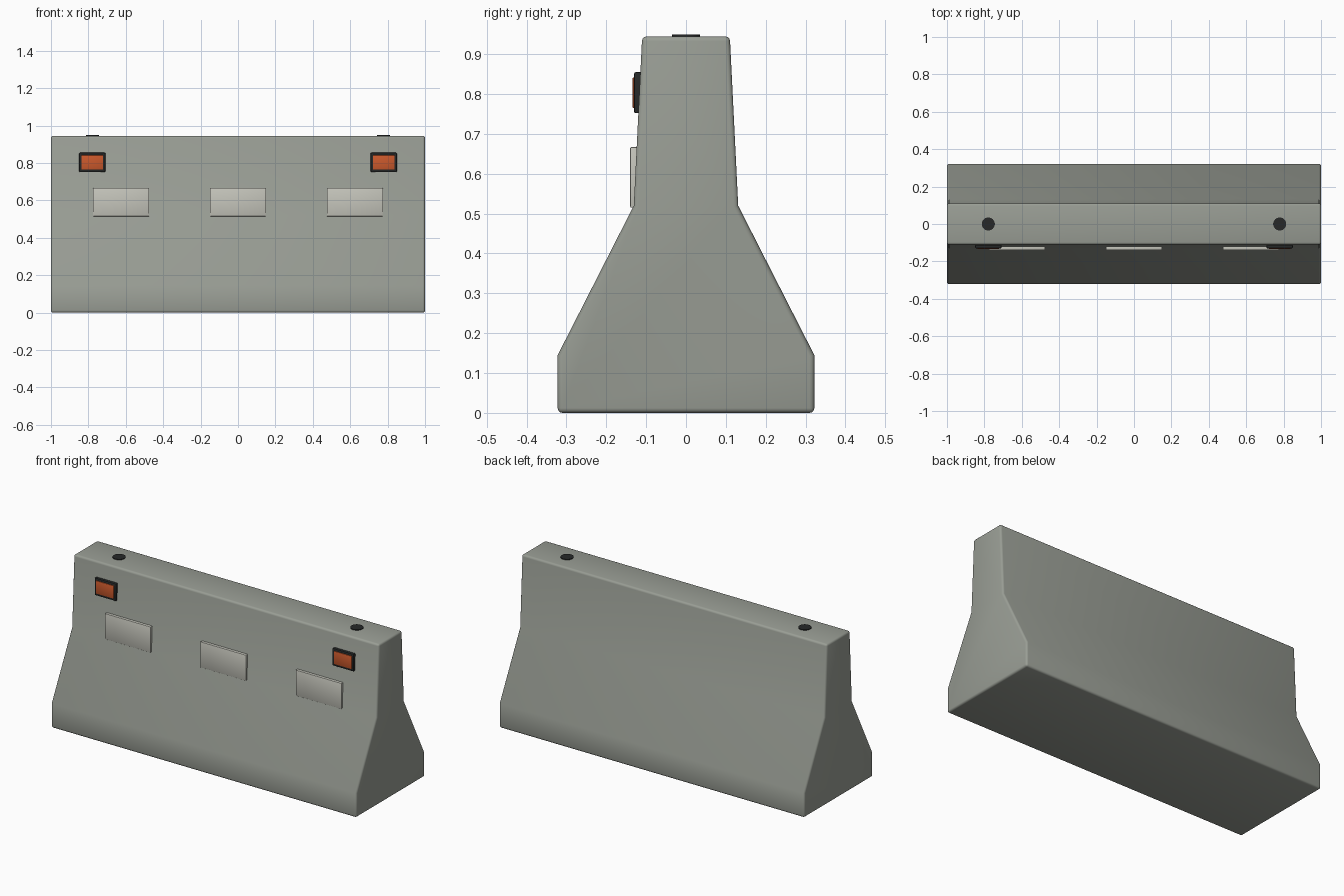
import bpy, bmesh, math

if "Cube" in bpy.data.objects:
    bpy.data.objects.remove(bpy.data.objects["Cube"])


def material(name, rgb):
    m = bpy.data.materials.new(name)
    m.diffuse_color = (*rgb, 1)
    m.use_nodes = True
    m.node_tree.nodes["Principled BSDF"].inputs["Base Color"].default_value = m.diffuse_color
    return m


CONCRETE = material("concrete_grey", (0.32, 0.34, 0.30))
PALE = material("pale_panel", (0.56, 0.56, 0.50))
BLACK = material("black_rubber", (0.02, 0.022, 0.022))
ORANGE = material("orange_reflector", (0.60, 0.10, 0.025))


def finish(ob, mat, bevel, segments=2):
    ob.data.materials.append(mat)
    bpy.ops.object.select_all(action='DESELECT')
    ob.select_set(True)
    bpy.context.view_layer.objects.active = ob
    if bevel:
        b = ob.modifiers.new("soft_edges", 'BEVEL')
        b.width, b.segments = bevel, segments
        b.limit_method, b.angle_limit = 'ANGLE', math.radians(30)
        bpy.ops.object.modifier_apply(modifier=b.name)
    bpy.ops.object.shade_smooth_by_angle(angle=math.radians(35))


def box(name, x, y, z, mat, bevel=0.0):
    """Box from (min, max) pairs on each axis."""
    c = [sum(r) / 2 for r in (x, y, z)]
    bpy.ops.mesh.primitive_cube_add(size=1, location=c)
    ob = bpy.context.object
    ob.name = name
    ob.scale = [r[1] - r[0] for r in (x, y, z)]
    bpy.ops.object.transform_apply(location=False, rotation=False, scale=True)
    finish(ob, mat, bevel)
    return ob


# Barrier body: mirrored half profile extruded along x
half = [(0.322, 0), (0.322, 0.145), (0.131, 0.52), (0.11, 0.945)]
profile = half + [(-y, z) for y, z in reversed(half)]
bm = bmesh.new()
end = bm.faces.new([bm.verts.new((-1, y, z)) for y, z in profile])
ext = bmesh.ops.extrude_face_region(bm, geom=[end], use_keep_orig=True)
bmesh.ops.translate(bm, vec=(2, 0, 0),
                    verts=[v for v in ext["geom"] if isinstance(v, bmesh.types.BMVert)])
bmesh.ops.recalc_face_normals(bm, faces=bm.faces)
mesh = bpy.data.meshes.new("barrier_body")
bm.to_mesh(mesh)
bm.free()
body = bpy.data.objects.new("barrier_body", mesh)
bpy.context.collection.objects.link(body)
finish(body, CONCRETE, 0.012, 3)

# Pale raised panels on the front
for i, x in enumerate((-0.625, 0, 0.625)):
    box(f"front_panel_{i + 1}", (x - 0.15, x + 0.15), (-0.14, -0.115),
        (0.515, 0.667), PALE, 0.003)

for side, s in (("left", -1), ("right", 1)):
    # Reflector frame and lens
    x = 0.779 * s
    box(f"reflector_frame_{side}", (x - 0.07, x + 0.07), (-0.13, -0.105),
        (0.752, 0.855), BLACK, 0.004)
    box(f"reflector_lens_{side}", (x - 0.058, x + 0.058), (-0.134, -0.125),
        (0.765, 0.842), ORANGE, 0.002)
    # Lifting point cap on top
    bpy.ops.mesh.primitive_cylinder_add(vertices=32, radius=0.035, depth=0.02,
                                        location=(0.779 * s, 0, 0.939))
    cap = bpy.context.object
    cap.name = f"lifting_cap_{side}"
    finish(cap, BLACK, 0)
